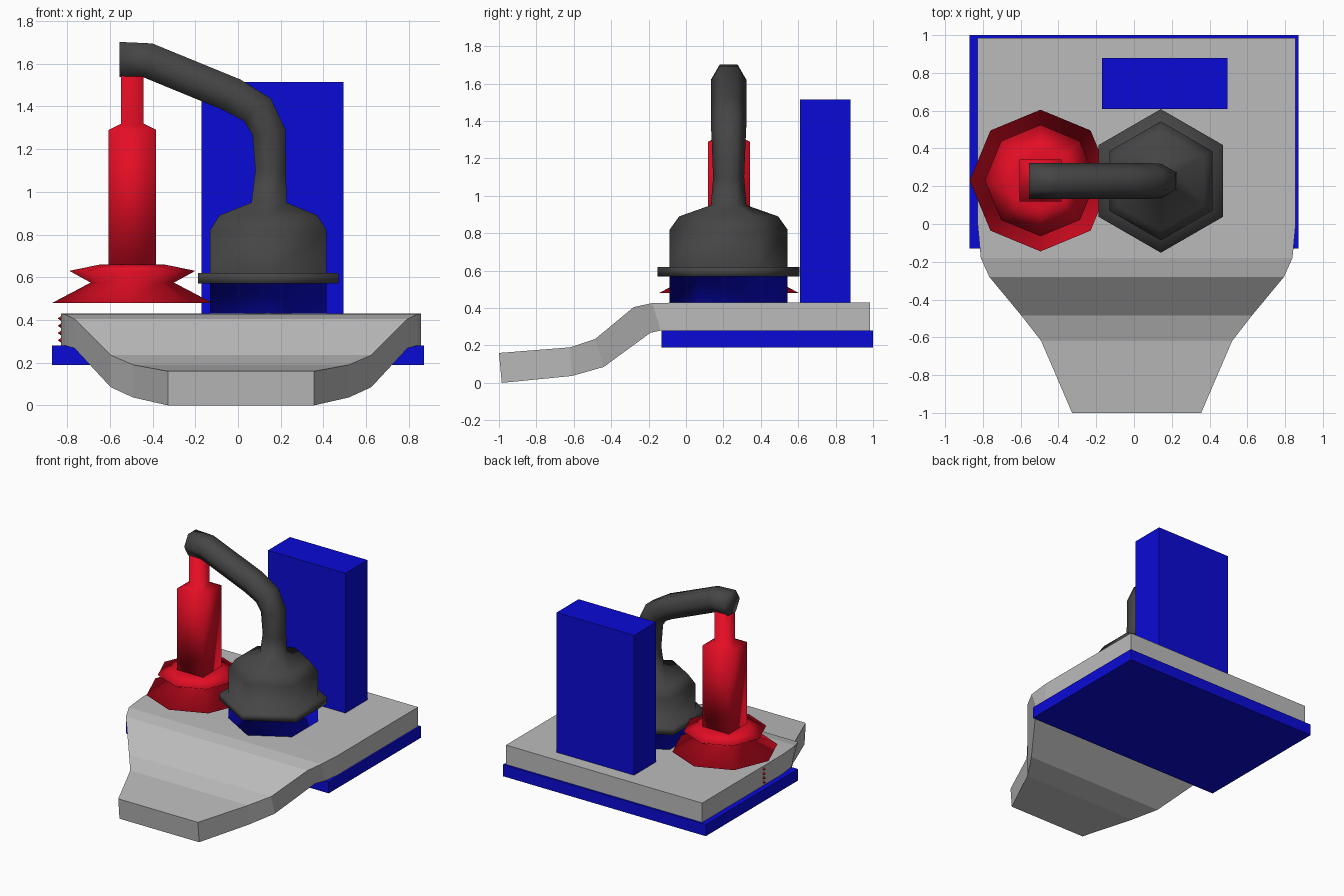
import bpy, bmesh, math
from mathutils import Vector

if "Cube" in bpy.data.objects:
    bpy.data.objects.remove(bpy.data.objects["Cube"])


def material(name, rgb):
    m = bpy.data.materials.new(name)
    m.diffuse_color = (*rgb, 1)
    m.use_nodes = True
    m.node_tree.nodes["Principled BSDF"].inputs["Base Color"].default_value = m.diffuse_color
    return m


GREY = material("light grey", (0.5, 0.5, 0.5))
BLUE = material("blue", (0.003, 0.003, 0.68))
RED = material("red", (0.78, 0.004, 0.018))
BLACK = material("charcoal", (0.06, 0.06, 0.06))


def finish(name, bm, mats, smooth=False):
    bmesh.ops.recalc_face_normals(bm, faces=bm.faces[:])
    for f in bm.faces:
        f.smooth = smooth
    me = bpy.data.meshes.new(name)
    bm.to_mesh(me)
    bm.free()
    for m in mats:
        me.materials.append(m)
    ob = bpy.data.objects.new(name, me)
    bpy.context.collection.objects.link(ob)
    return ob


def box(name, lo, hi, mat):
    bm = bmesh.new()
    bmesh.ops.create_cube(bm, size=1)
    for v in bm.verts:
        v.co = [l + (c + 0.5) * (h - l) for l, h, c in zip(lo, hi, v.co)]
    return finish(name, bm, [mat])


def sweep(name, sections, sides, start, y, mats, smooth=True, blue_rings=0):
    """Join polygon rings; a section is (x, z, radius, tilt towards -x)."""
    bm = bmesh.new()
    rings = []
    for x, z, r, tilt in sections:
        t = math.radians(tilt)
        across = Vector((math.cos(t), 0, math.sin(t)))
        ring = []
        for k in range(sides):
            a = math.radians(start) + math.tau * k / sides
            p = Vector((x, y, z)) + r * (math.cos(a) * across + math.sin(a) * Vector((0, 1, 0)))
            ring.append(bm.verts.new(p))
        rings.append(ring)
    for i, (a, b) in enumerate(zip(rings, rings[1:])):
        for k in range(sides):
            n = (k + 1) % sides
            f = bm.faces.new((a[k], a[n], b[n], b[k]))
            f.material_index = 1 if i < blue_rings else 0
    bm.faces.new(rings[0]).material_index = 1 if blue_rings else 0
    bm.faces.new(rings[-1])
    return finish(name, bm, mats, smooth)


# Base slab and upright block
box("base_slab", (-0.87, -0.13, 0.19), (0.87, 1.0, 0.28), BLUE)
box("upright_block", (-0.17, 0.61, 0.425), (0.495, 0.88, 1.515), BLUE)

# Deck that narrows and bends down to the front:
# half width, top y, top z, bottom y, bottom z
deck = [
    (0.842, 0.985, 0.43, 0.985, 0.28),
    (0.842, 0.0, 0.43, 0.0, 0.28),
    (0.825, -0.18, 0.427, -0.135, 0.28),
    (0.78, -0.28, 0.405, -0.19, 0.268),
    (0.61, -0.485, 0.235, -0.44, 0.085),
    (0.505, -0.62, 0.19, -0.61, 0.037),
    (0.342, -1.0, 0.16, -0.985, 0.0),
]
bm = bmesh.new()
loops = []
for w, ty, tz, by, bz in deck:
    pts = ((-w, ty, tz), (w, ty, tz), (w, by, bz), (-w, by, bz))
    loops.append([bm.verts.new((x + 0.014, y, z)) for x, y, z in pts])
for a, b in zip(loops, loops[1:]):
    for k in range(4):
        n = (k + 1) % 4
        bm.faces.new((a[k], a[n], b[n], b[k]))
bm.faces.new(loops[0])
bm.faces.new(loops[-1])
finish("deck", bm, [GREY])

# Six-sided foot, flange, dome and the bent pipe growing from it
dome = [(0.43, 0.315), (0.57, 0.315), (0.57, 0.38), (0.62, 0.38),
        (0.62, 0.315), (0.82, 0.315), (0.89, 0.265)]
pipe = [(0.145, 0.95, 0.095, 0), (0.153, 1.1, 0.083, 0), (0.145, 1.28, 0.09, 10),
        (0.09, 1.385, 0.095, 40), (-0.03, 1.455, 0.095, 60),
        (-0.42, 1.615, 0.095, 77), (-0.555, 1.62, 0.095, 90)]
sweep("dome_and_pipe", [(0.142, z, r, 0) for z, r in dome] + pipe,
      6, 30, 0.228, [BLACK, BLUE], blue_rings=1)

# Eight-sided flared skirt
skirt = [(0.48, 0.375), (0.575, 0.195), (0.63, 0.295), (0.66, 0.15)]
sweep("flared_skirt", [(-0.495, z, r, 0) for z, r in skirt], 8, 0, 0.23, [RED])

# Square plunger body with its thin rod
h = math.sqrt(2)
plunger = [(0.65, 0.112 * h), (1.29, 0.112 * h), (1.32, 0.052 * h), (1.58, 0.052 * h)]
sweep("plunger", [(-0.495, z, r, 0) for z, r in plunger], 4, 45, 0.23, [RED])

# Small red teeth on the left edge of the deck
for i in range(4):
    sweep(f"edge_tooth_{i + 1}",
          [(-0.825, 0.305 + 0.034 * i, 0.014, 90), (-0.843, 0.305 + 0.034 * i, 0.001, 90)],
          4, 0, 0.23, [RED], smooth=False)
